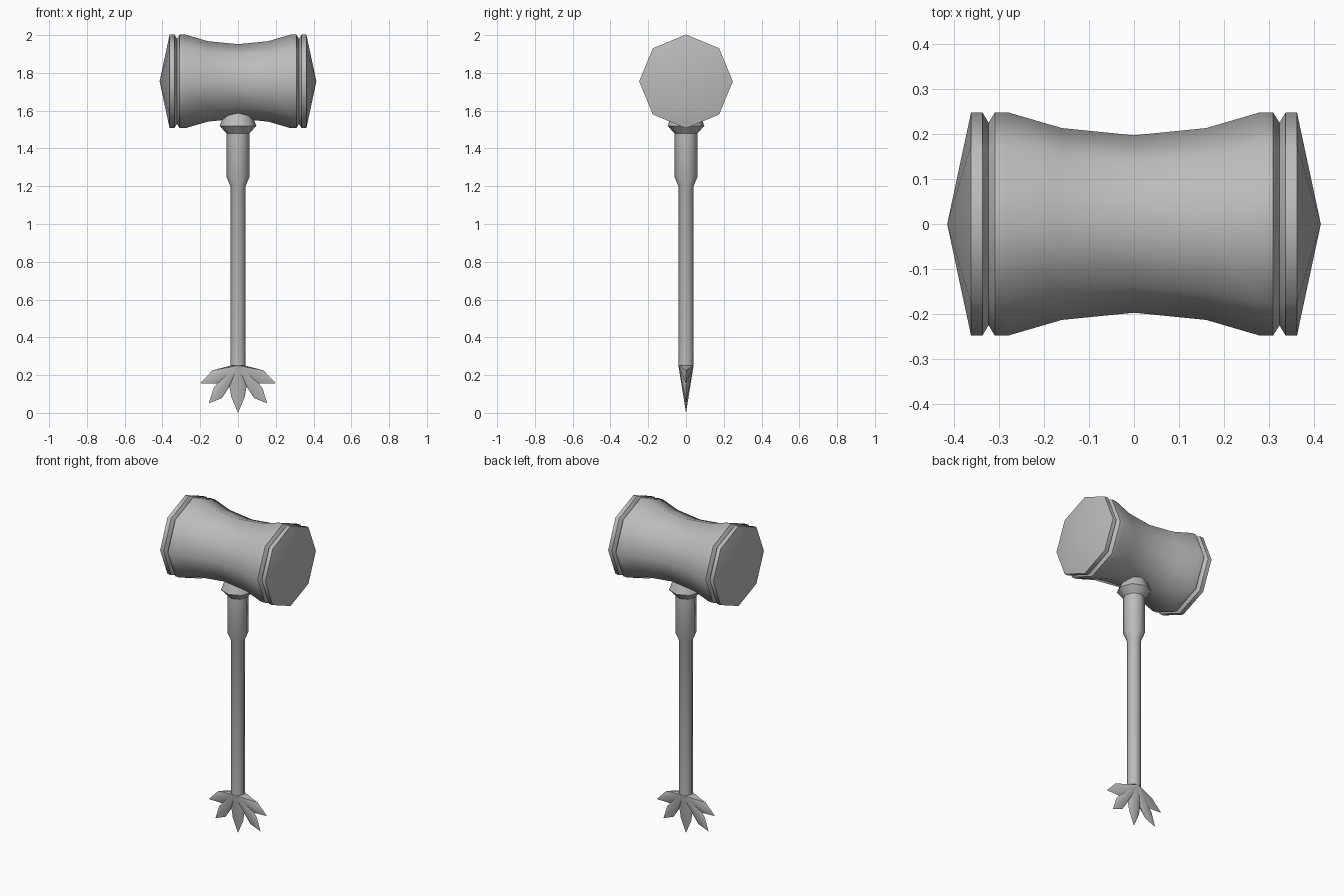
import bpy
import bmesh
import math
from mathutils import Matrix

cube = bpy.data.objects.get("Cube")
if cube:
    bpy.data.objects.remove(cube, do_unlink=True)

SIDES = 8
HEAD_Z = 1.755

grey = bpy.data.materials.new("plain_grey")
grey.use_nodes = True
colour = (0.5, 0.5, 0.5, 1.0)
grey.diffuse_color = colour
grey.node_tree.nodes["Principled BSDF"].inputs["Base Color"].default_value = colour


def finish(bm, name, angle):
    """Turn a bmesh into a smooth-shaded object with sharp creases."""
    bmesh.ops.recalc_face_normals(bm, faces=bm.faces[:])
    mesh = bpy.data.meshes.new(name)
    bm.to_mesh(mesh)
    bm.free()
    mesh.materials.append(grey)
    obj = bpy.data.objects.new(name, mesh)
    bpy.context.collection.objects.link(obj)
    bpy.ops.object.select_all(action='DESELECT')
    obj.select_set(True)
    bpy.context.view_layer.objects.active = obj
    bpy.ops.object.shade_smooth_by_angle(angle=math.radians(angle))
    return obj


def lathe(name, profile, matrix=Matrix()):
    """Spin (radius, height) points round z; zero radius makes a pole."""
    bm = bmesh.new()
    rings = []
    for r, h in profile:
        count = SIDES if r > 0 else 1
        rings.append([bm.verts.new((r * math.cos(math.tau * i / SIDES),
                                    r * math.sin(math.tau * i / SIDES), h))
                      for i in range(count)])
    for a, b in zip(rings, rings[1:]):
        for i in range(SIDES):
            j = (i + 1) % SIDES
            corners = [a[i % len(a)], a[j % len(a)], b[j % len(b)], b[i % len(b)]]
            bm.faces.new(list(dict.fromkeys(corners)))
    for ring in (rings[0], rings[-1]):
        if len(ring) > 1:
            bm.faces.new(ring)
    bm.transform(matrix)
    return finish(bm, name, 50)


# Waisted hammer head with a groove near each pointed end
half = [(0.197, 0), (0.213, 0.16), (0.248, 0.28), (0.248, 0.309), (0.225, 0.323),
        (0.248, 0.337), (0.248, 0.362), (0, 0.415)]
head_profile = [(r, -h) for r, h in reversed(half[1:])] + half
lathe("hammer_head", head_profile,
      Matrix.Translation((0, 0, HEAD_Z)) @ Matrix.Rotation(math.pi / 2, 4, 'Y'))

# Shaft with a thicker socket at the top
lathe("handle", [(0.04, 0.25), (0.04, 1.2), (0.061, 1.25), (0.061, 1.48)])

# Collar under the head
lathe("collar", [(0.058, 1.476), (0.097, 1.52), (0.083, 1.556), (0.062, 1.605)])

# Five-pointed leaf pommel: a thin-edged fan, ridged front and back
right = [(0.04, 0.25), (0.135, 0.225), (0.2, 0.157), (0.11, 0.155), (0.13, 0.13),
         (0.155, 0.05), (0.085, 0.078), (0.045, 0.14), (0.036, 0.085)]
outline = right + [(0, 0)] + [(-x, z) for x, z in reversed(right)]
bm = bmesh.new()
rim = [bm.verts.new((x, 0, z)) for x, z in outline]
for y in (-0.04, 0.04):
    apex = bm.verts.new((0, y, 0.25))
    for a, b in zip(rim, rim[1:] + rim[:1]):
        bm.faces.new((apex, a, b))
finish(bm, "leaf_pommel", 50)
